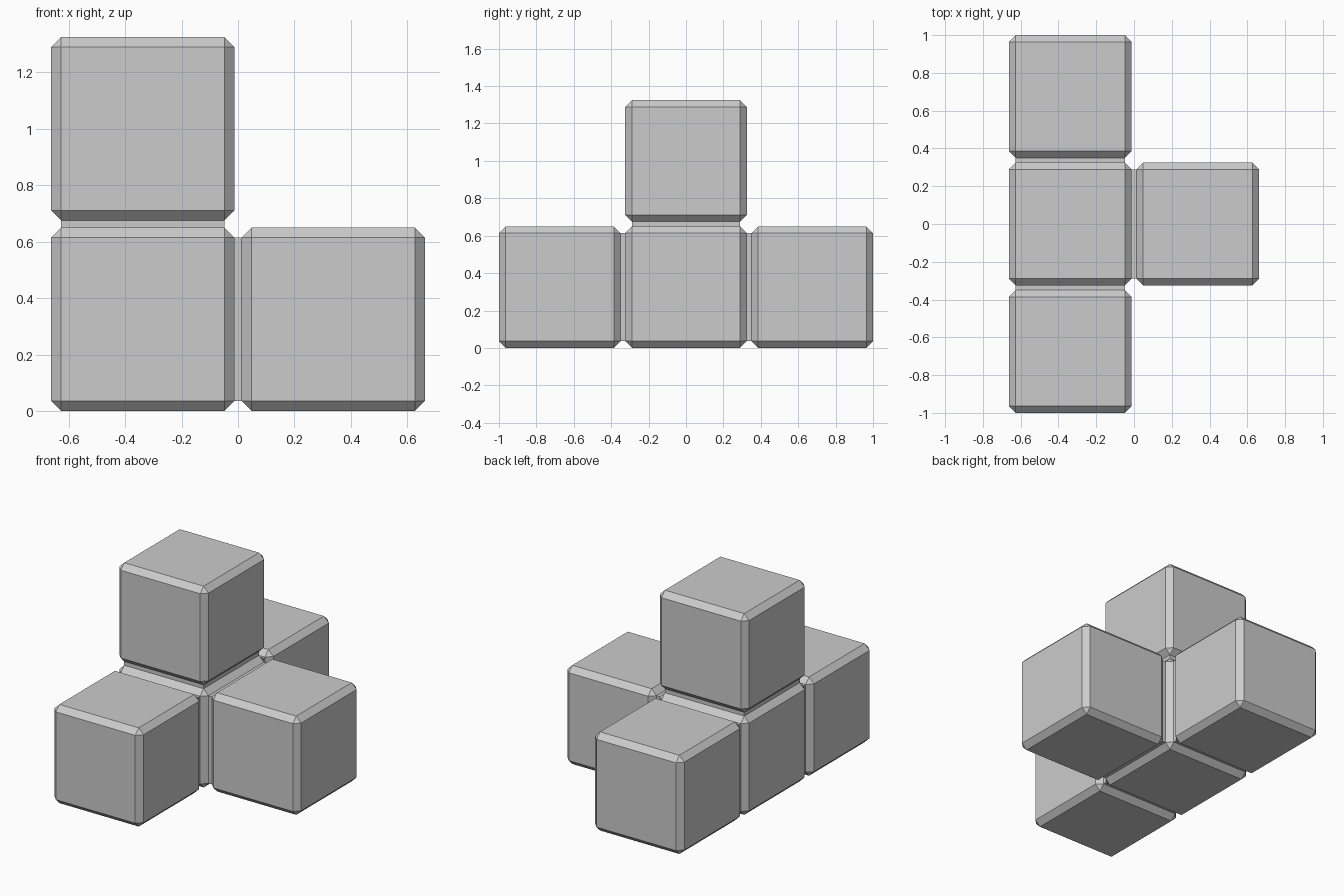
import bpy
import bmesh
from mathutils import Vector

SIZE = 0.65      # block edge length
PITCH = 0.675    # distance between block centres
BEVEL = 0.036    # chamfer width

default = bpy.data.objects.get("Cube")
if default:
    bpy.data.objects.remove(default, do_unlink=True)

# Single plain grey
grey = bpy.data.materials.new("plain_grey")
grey.use_nodes = True
colour = (0.6, 0.6, 0.6, 1)
grey.diffuse_color = colour
grey.node_tree.nodes["Principled BSDF"].inputs["Base Color"].default_value = colour


def add_box(name, centre, size, bevel=0):
    """Box with optional flat chamfers on every edge."""
    bm = bmesh.new()
    bmesh.ops.create_cube(bm, size=1)
    bmesh.ops.scale(bm, vec=size, verts=bm.verts)
    if bevel:
        bmesh.ops.bevel(bm, geom=bm.edges[:], offset=bevel, segments=1,
                        affect='EDGES', profile=0.5)
    mesh = bpy.data.meshes.new(name)
    bm.to_mesh(mesh)
    bm.free()
    mesh.materials.append(grey)
    obj = bpy.data.objects.new(name, mesh)
    obj.location = centre
    bpy.context.collection.objects.link(obj)
    return obj


# Middle block that all others attach to
middle = Vector((-PITCH / 2, 0, SIZE / 2))
add_box("middle_block", middle, Vector((SIZE,) * 3), BEVEL)

# Outer blocks, each joined to the middle by a thin neck in the gap
flat = SIZE - 2 * BEVEL
directions = {
    "front": Vector((0, -1, 0)),
    "back": Vector((0, 1, 0)),
    "left": Vector((1, 0, 0)),
    "upper": Vector((0, 0, 1)),
}
for side, axis in directions.items():
    add_box(side + "_block", middle + axis * PITCH, Vector((SIZE,) * 3), BEVEL)
    neck = Vector([PITCH - SIZE if a else flat for a in axis])
    add_box(side + "_neck", middle + axis * PITCH / 2, neck)
